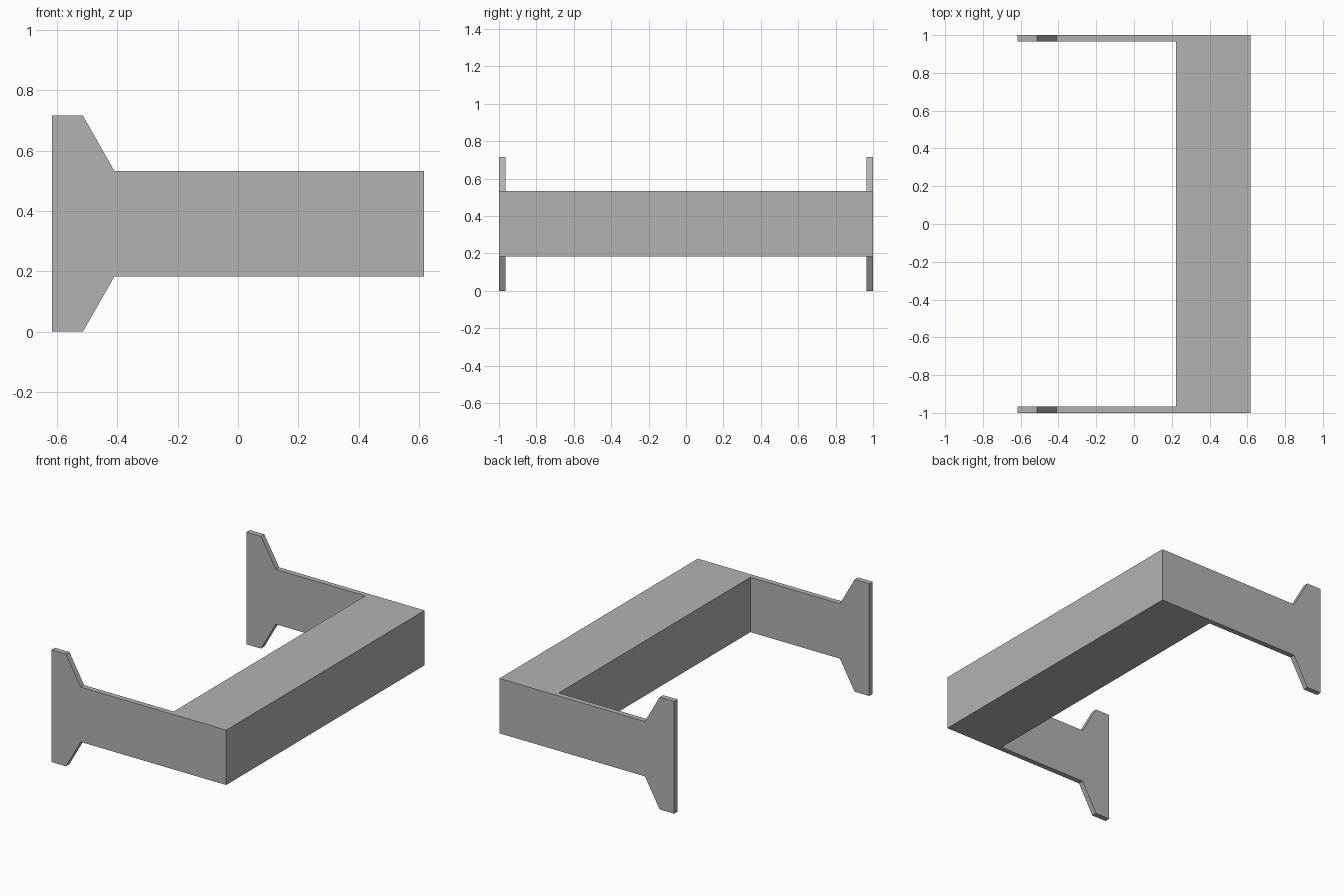
import bpy
import bmesh
from mathutils import Vector

cube = bpy.data.objects.get("Cube")
if cube:
    bpy.data.objects.remove(cube, do_unlink=True)

# Single grey finish
GREY = (0.45, 0.45, 0.45, 1.0)
grey = bpy.data.materials.new("plain grey")
grey.use_nodes = True
grey.diffuse_color = GREY
grey.node_tree.nodes["Principled BSDF"].inputs["Base Color"].default_value = GREY

X_BACK, X_FRONT, X_BEAM = -0.617, 0.617, 0.222
Z_LOW, Z_HIGH, Z_TOP = 0.183, 0.533, 0.716
Y_OUT, PLATE = 1.0, 0.034


def extrude_profile(name, points, y0, y1):
    """Solid from an x-z outline, extruded along y."""
    bm = bmesh.new()
    face = bm.faces.new([bm.verts.new((x, y0, z)) for x, z in points])
    new = bmesh.ops.extrude_face_region(bm, geom=[face])["geom"]
    verts = [v for v in new if isinstance(v, bmesh.types.BMVert)]
    bmesh.ops.translate(bm, verts=verts, vec=Vector((0, y1 - y0, 0)))
    bmesh.ops.recalc_face_normals(bm, faces=bm.faces)
    mesh = bpy.data.meshes.new(name)
    bm.to_mesh(mesh)
    bm.free()
    mesh.materials.append(grey)
    obj = bpy.data.objects.new(name, mesh)
    bpy.context.collection.objects.link(obj)
    return obj


# Arm plate outline with a flared foot at one end
arm = [(X_BACK, 0), (-0.514, 0), (-0.41, Z_LOW), (X_FRONT, Z_LOW),
       (X_FRONT, Z_HIGH), (-0.41, Z_HIGH), (-0.514, Z_TOP), (X_BACK, Z_TOP)]
for name, side in (("front_arm", -1), ("back_arm", 1)):
    extrude_profile(name, arm, side * Y_OUT, side * (Y_OUT - PLATE))

# Solid beam joining the two arms
beam = [(X_BEAM, Z_LOW), (X_FRONT, Z_LOW), (X_FRONT, Z_HIGH), (X_BEAM, Z_HIGH)]
extrude_profile("cross_beam", beam, -Y_OUT + PLATE, Y_OUT - PLATE)
